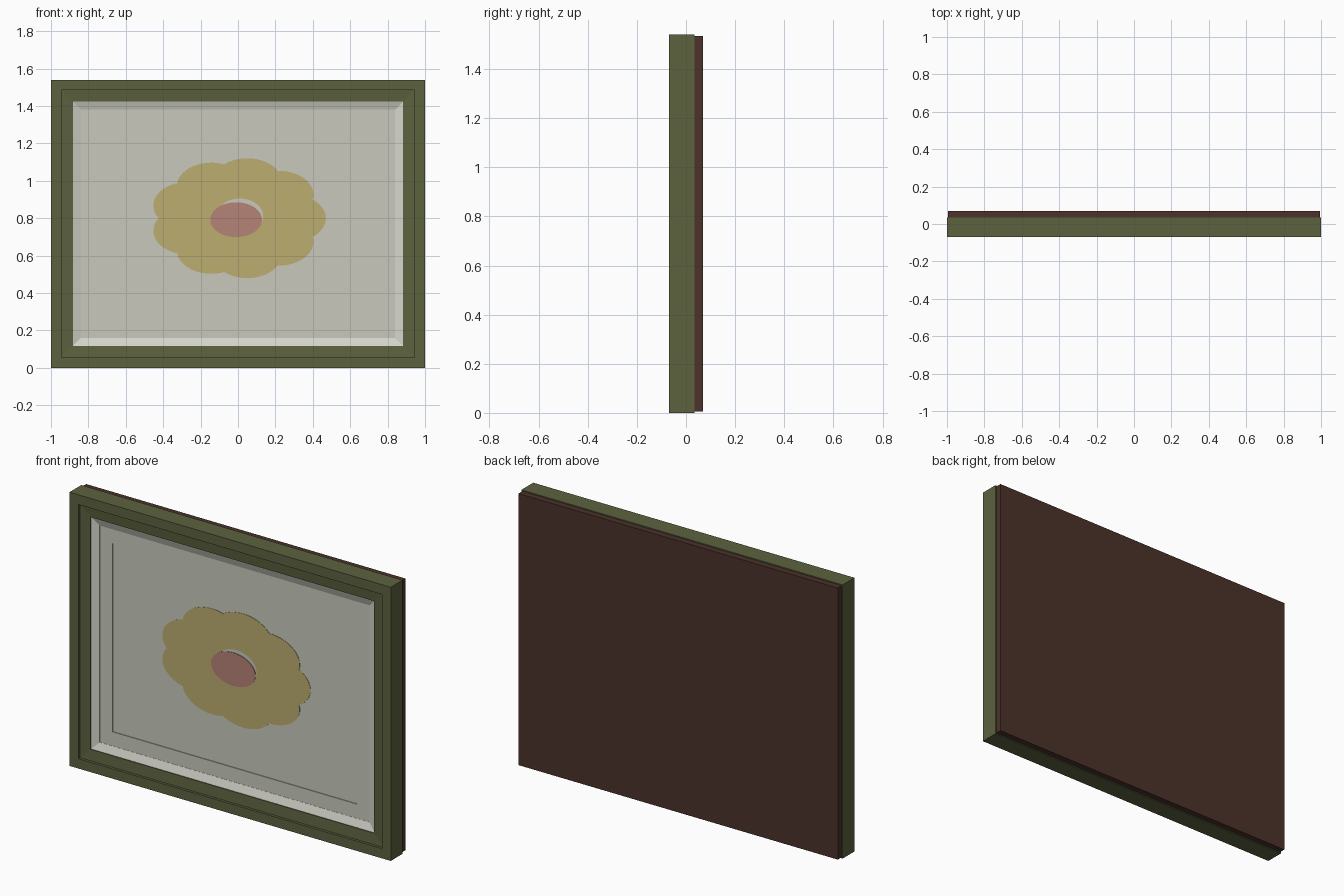
import bpy, bmesh, math

if "Cube" in bpy.data.objects:
    bpy.data.objects.remove(bpy.data.objects["Cube"])

CZ = 0.77  # height of the picture centre


def material(name, r, g, b):
    def lin(c):
        c /= 255
        return c / 12.92 if c <= 0.04045 else ((c + 0.055) / 1.055) ** 2.4
    m = bpy.data.materials.new(name)
    m.diffuse_color = (lin(r), lin(g), lin(b), 1)
    m.use_nodes = True
    m.node_tree.nodes["Principled BSDF"].inputs["Base Color"].default_value = m.diffuse_color
    return m


green = material("olive green", 92, 98, 63)
brown = material("dark brown", 76, 50, 43)
ivory = material("pale ivory", 214, 214, 204)
paper = material("grey paper", 200, 201, 188)
yellow = material("dull yellow", 188, 173, 112)
pink = material("dusty pink", 181, 131, 119)


def finish(bm, name, mat):
    bmesh.ops.recalc_face_normals(bm, faces=bm.faces)
    me = bpy.data.meshes.new(name)
    bm.to_mesh(me)
    bm.free()
    me.materials.append(mat)
    ob = bpy.data.objects.new(name, me)
    bpy.context.collection.objects.link(ob)
    return ob


def bridge(bm, loops):
    """Join closed loops of equal length, the last one back to the first."""
    for a, b in zip(loops, loops[1:] + loops[:1]):
        n = len(a)
        for i in range(n):
            j = (i + 1) % n
            bm.faces.new((a[i], a[j], b[j], b[i]))


def mitred_ring(name, profile, mat):
    """Sweep a closed (inset, y) profile around the rectangle with mitred corners."""
    bm = bmesh.new()
    loops = []
    for inset, y in profile:
        w, h = 1 - inset, CZ - inset
        loops.append([bm.verts.new((sx * w, y, CZ + sz * h))
                      for sx, sz in ((-1, -1), (1, -1), (1, 1), (-1, 1))])
    bridge(bm, loops)
    return finish(bm, name, mat)


def slab(name, inset, y0, y1, mat):
    bm = bmesh.new()
    bmesh.ops.create_cube(bm, size=1)
    for v in bm.verts:
        v.co = (v.co.x * 2 * (1 - inset),
                y0 if v.co.y < 0 else y1,
                CZ + v.co.z * 2 * (CZ - inset))
    return finish(bm, name, mat)


# stepped outer frame, pale sloping slip, flat mount and picture sheet
mitred_ring("frame", [(0, 0.035), (0, -0.07), (0.055, -0.07), (0.055, -0.055),
                      (0.117, -0.050), (0.117, 0.035)], green)
mitred_ring("inner_slip", [(0.117, 0.03), (0.117, -0.045), (0.16, -0.03),
                           (0.16, 0.03)], ivory)
mitred_ring("mount", [(0.16, 0.03), (0.16, -0.029), (0.24, -0.029),
                      (0.24, 0.03)], paper)
slab("picture_sheet", 0.24, -0.025, 0.03, paper)

# backing board, slightly smaller than the frame
slab("backing_board", 0.006, 0.035, 0.07, brown)

# flower petals: nine-lobed outline with an open middle
N = 180
angles = [2 * math.pi * i / N for i in range(N)]


def lobed(t):
    r = 0.91 + 0.10 * abs(math.cos(4.5 * t)) ** 0.8
    return 0.465 * r * math.cos(t), 0.80 + 0.32 * r * math.sin(t)


def middle(t):
    return 0.01 + 0.125 * math.cos(t), 0.81 + 0.095 * math.sin(t)


bm = bmesh.new()
bridge(bm, [[bm.verts.new((f(t)[0], y, f(t)[1])) for t in angles]
            for f, y in ((lobed, -0.0252), (lobed, -0.027),
                         (middle, -0.027), (middle, -0.0252))])
finish(bm, "flower_petals", yellow)

# flower centre, set a little low so a sliver of paper shows above it
bm = bmesh.new()
front, back = [[bm.verts.new((-0.01 + 0.138 * math.cos(t), y, 0.792 + 0.093 * math.sin(t)))
                for t in angles[::3]] for y in (-0.0285, -0.0252)]
bm.faces.new(front)
bm.faces.new(back)
for i in range(len(front)):
    j = (i + 1) % len(front)
    bm.faces.new((front[i], front[j], back[j], back[i]))
finish(bm, "flower_centre", pink)
